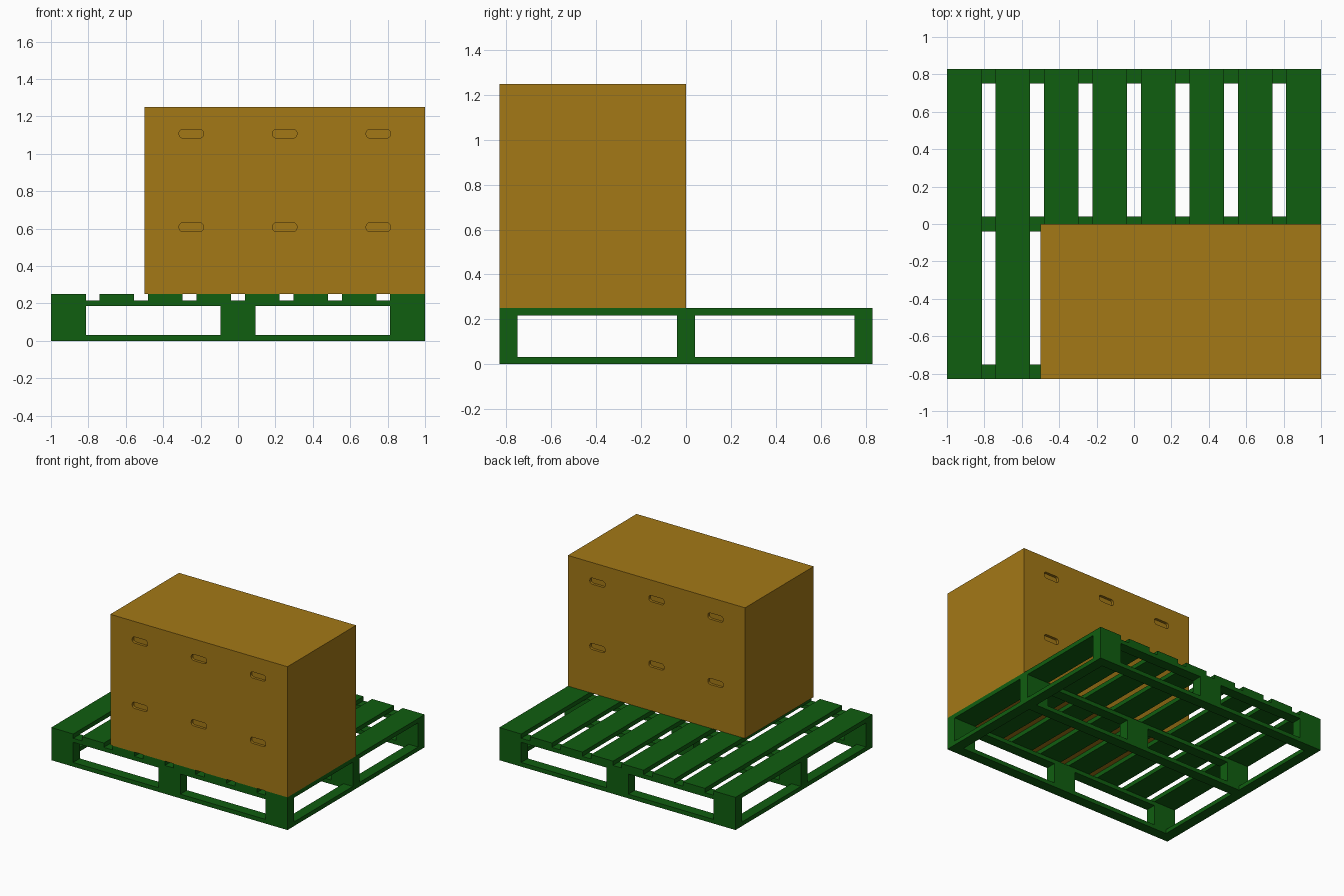
import bpy, bmesh, math

if "Cube" in bpy.data.objects:
    bpy.data.objects.remove(bpy.data.objects["Cube"])


def material(name, rgb):
    m = bpy.data.materials.new(name)
    m.diffuse_color = (*rgb, 1)
    m.use_nodes = True
    m.node_tree.nodes["Principled BSDF"].inputs["Base Color"].default_value = m.diffuse_color
    return m


GREEN = material("green_paint", (0.005, 0.112, 0.005))
CARD = material("cardboard", (0.37, 0.19, 0.008))


def add_object(name, bm, mat):
    bmesh.ops.recalc_face_normals(bm, faces=bm.faces[:])
    me = bpy.data.meshes.new(name)
    bm.to_mesh(me)
    bm.free()
    me.materials.append(mat)
    ob = bpy.data.objects.new(name, me)
    bpy.context.collection.objects.link(ob)
    return ob


def box(name, x, y, z, mat):
    """Axis-aligned box from (min, max) ranges."""
    bm = bmesh.new()
    bmesh.ops.create_cube(bm, size=1)
    for v in bm.verts:
        for i, (lo, hi) in enumerate((x, y, z)):
            v.co[i] = (lo + hi) / 2 + v.co[i] * (hi - lo)
    return add_object(name, bm, mat)


HX, HY = 1.0, 0.83          # pallet half sizes
BW, RW = 0.186, 0.08        # board width, rail width
Z1, Z2, Z3, Z4 = 0.032, 0.186, 0.217, 0.25

# Top deck boards
for i in range(8):
    x = -HX + i * (2 * HX - BW) / 7
    box(f"deck_board_{i + 1}", (x, x + BW), (-HY, HY), (Z3, Z4), GREEN)

# Three rows: bottom runner, blocks, upper stringer
for row, yc in (("front", -HY + RW / 2), ("middle", 0), ("back", HY - RW / 2)):
    y = (yc - RW / 2, yc + RW / 2)
    box(f"{row}_runner", (-HX, HX), y, (0, Z1), GREEN)
    box(f"{row}_stringer", (-HX, HX), y, (Z2, Z3), GREEN)
    for side, xc in (("left", -HX + BW / 2), ("centre", 0), ("right", HX - BW / 2)):
        box(f"{row}_{side}_block", (xc - BW / 2, xc + BW / 2), y, (Z1, Z2), GREEN)

# Bottom end rails closing the base frame between the runners
for side, x in (("left", (-HX, -HX + RW)), ("right", (HX - RW, HX))):
    for end, y in (("front", (-HY + RW, -RW / 2)), ("back", (RW / 2, HY - RW))):
        box(f"{side}_{end}_base_rail", x, y, (0, Z1), GREEN)

# Handle slot cutter: rounded bars dipping into both carton ends
W, H, R, DEPTH = 0.13, 0.047, 0.02, 0.02
bm = bmesh.new()
for y_face in (-HY, 0):
    ring = []
    for k, (sx, sz) in enumerate(((1, 1), (-1, 1), (-1, -1), (1, -1))):
        for j in range(5):
            a = math.pi / 2 * (k + j / 4)
            ring.append(bm.verts.new((-0.25 + sx * (W / 2 - R) + R * math.cos(a),
                                      y_face - DEPTH,
                                      0.608 + sz * (H / 2 - R) + R * math.sin(a))))
    face = bm.faces.new(ring)
    ext = bmesh.ops.extrude_face_region(bm, geom=[face])
    for v in ext["geom"]:
        if isinstance(v, bmesh.types.BMVert):
            v.co.y += 2 * DEPTH
cutter = add_object("handle_cutter", bm, CARD)
cutter.hide_render = True
cutter.hide_viewport = True

# Stacked cartons: three across, two high
carton = box("cartons", (-0.5, 0), (-HY, 0), (Z4, Z4 + 0.5), CARD)
cut = carton.modifiers.new("handles", "BOOLEAN")
cut.operation = "DIFFERENCE"
cut.solver = "EXACT"
cut.object = cutter
for name, count, step in (("across", 3, (0.5, 0, 0)), ("up", 2, (0, 0, 0.5))):
    arr = carton.modifiers.new(name, "ARRAY")
    arr.count = count
    arr.use_relative_offset = False
    arr.use_constant_offset = True
    arr.constant_offset_displace = step
